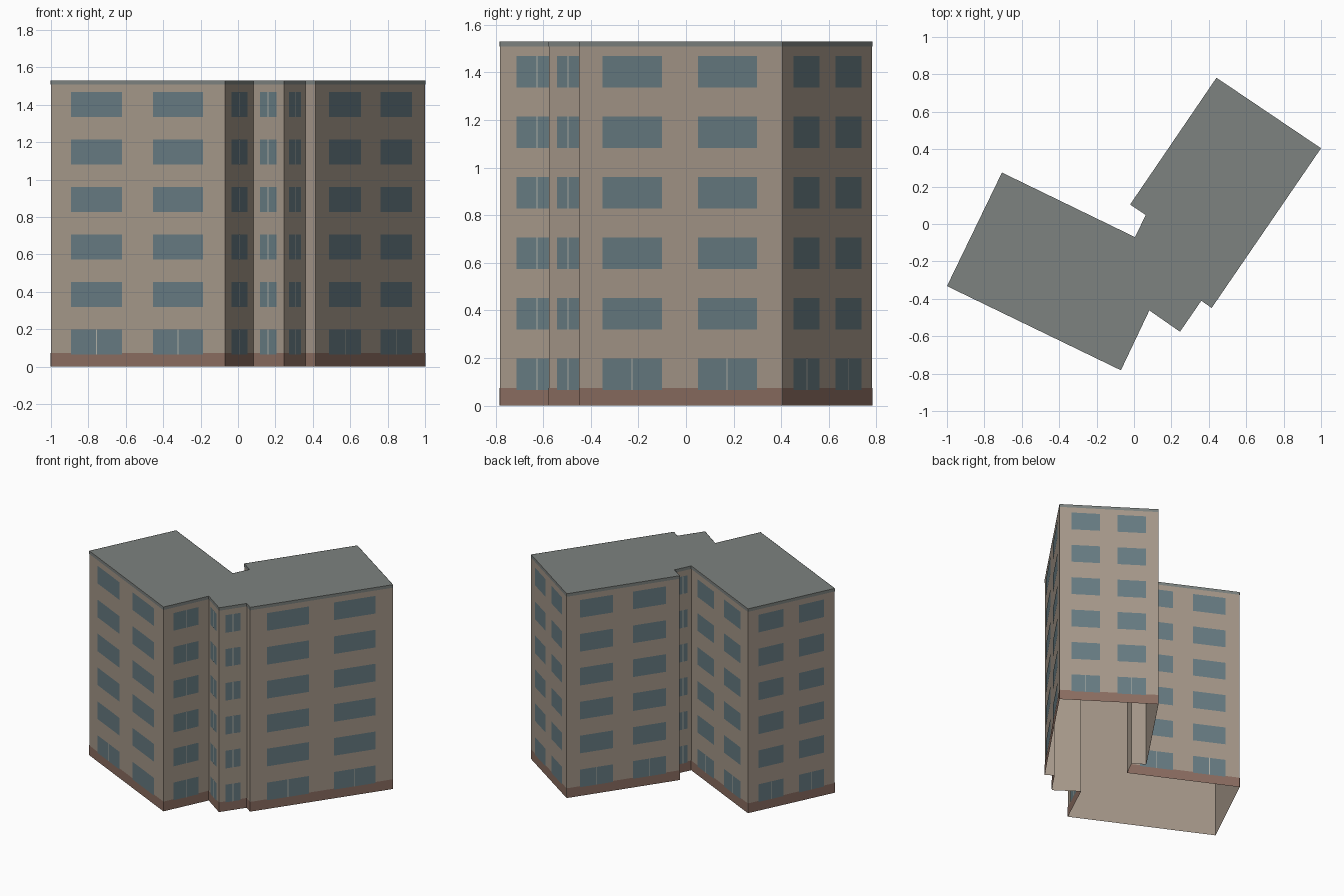
import bpy
from mathutils import Vector

if "Cube" in bpy.data.objects:
    bpy.data.objects.remove(bpy.data.objects["Cube"])

H = 1.53                       # total height
FLOORS, PITCH = 6, 0.254       # storeys and their spacing
SILL, WIN_H = 0.066, 0.132

# Footprint, counter-clockwise
PLAN = [(-1, -0.332), (-0.07, -0.782), (0.082, -0.462), (0.246, -0.576),
        (0.36, -0.41), (0.415, -0.449), (1, 0.405), (0.441, 0.782),
        (-0.021, 0.104), (0.063, 0.048), (0.005, -0.07), (-0.706, 0.275)]
N = len(PLAN)


def material(name, rgb):
    m = bpy.data.materials.new(name)
    m.diffuse_color = (*rgb, 1)
    m.use_nodes = True
    m.node_tree.nodes["Principled BSDF"].inputs["Base Color"].default_value = m.diffuse_color
    return m


def make(name, verts, faces, mat):
    me = bpy.data.meshes.new(name)
    me.from_pydata(verts, [], faces)
    me.materials.append(mat)
    ob = bpy.data.objects.new(name, me)
    bpy.context.collection.objects.link(ob)


def panel(i, f0, f1, z0, z1, off):
    """Upright rectangle on wall i between two fractions of its length."""
    a, b = Vector(PLAN[i]), Vector(PLAN[(i + 1) % N])
    d = (b - a).normalized()
    n = Vector((d.y, -d.x)) * off
    p, q = a.lerp(b, f0) + n, a.lerp(b, f1) + n
    return [(p.x, p.y, z0), (q.x, q.y, z0), (q.x, q.y, z1), (p.x, p.y, z1)]


def make_panels(name, quads, mat):
    verts = [v for q in quads for v in q]
    faces = [tuple(range(k, k + 4)) for k in range(0, len(verts), 4)]
    make(name, verts, faces, mat)


plaster = material("plaster", (0.38, 0.315, 0.255))
brick = material("brick", (0.26, 0.155, 0.12))
slate = material("slate", (0.205, 0.225, 0.215))
glass = material("glass", (0.135, 0.2, 0.225))
frame = material("frame", (0.45, 0.45, 0.4))

# Outer walls (open underneath) and flat roof
ring = [(x, y, 0) for x, y in PLAN] + [(x, y, H) for x, y in PLAN]
make("walls", ring, [(i, (i + 1) % N, (i + 1) % N + N, i + N) for i in range(N)], plaster)
make("roof", [(x, y, H) for x, y in PLAN], [tuple(range(N))], slate)

# Brick base course and roof edge strip
make_panels("base_course", [panel(i, 0, 1, 0, 0.073, 0.0015) for i in range(N)], brick)
make_panels("roof_edge", [panel(i, 0, 1, H - 0.022, H, 0.0015) for i in range(N)], slate)

# Windows: two per long wall, one per short wall, none on tiny returns
windows, mullions = [], []
for i in range(N):
    length = (Vector(PLAN[(i + 1) % N]) - Vector(PLAN[i])).length
    if length < 0.12:
        continue
    wide = length > 0.5
    spans = [(0.118, 0.41), (0.587, 0.876)] if wide else [(0.22, 0.77)]
    for f0, f1 in spans:
        for k in range(FLOORS):
            z = SILL + k * PITCH
            windows.append(panel(i, f0, f1, z, z + WIN_H, 0.003))
            if k == 0 or not wide:
                mid, w = (f0 + f1) / 2, 0.0025 / length
                mullions.append(panel(i, mid - w, mid + w, z, z + WIN_H, 0.0045))
make_panels("windows", windows, glass)
make_panels("window_mullions", mullions, frame)
